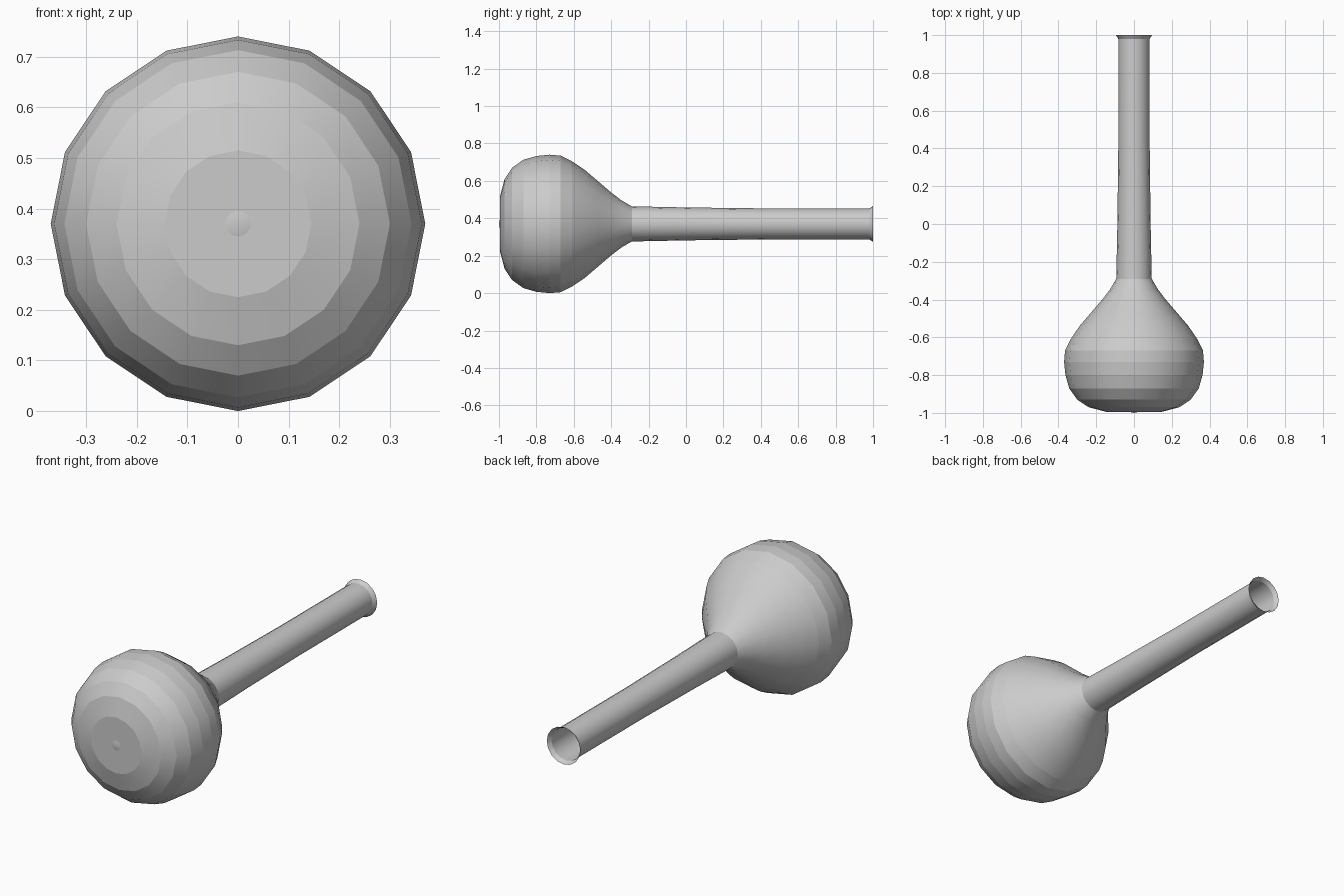
import bpy, bmesh
from math import cos, sin, pi

if "Cube" in bpy.data.objects:
    bpy.data.objects.remove(bpy.data.objects["Cube"])

SIDES = 16
AXIS_Z = 0.37

# flask outline: (position along y, radius), base to mouth
PROFILE = [(-0.995, 0.025), (-0.995, 0.145), (-0.97, 0.24), (-0.93, 0.30),
           (-0.87, 0.343), (-0.80, 0.363), (-0.73, 0.37), (-0.67, 0.365),
           (-0.61, 0.335), (-0.54, 0.288), (-0.47, 0.228), (-0.40, 0.168),
           (-0.345, 0.126), (-0.29, 0.094), (0.0, 0.088), (0.42, 0.083),
           (0.98, 0.083), (1.0, 0.096)]
BANDED = 9  # rings up to here keep crisp band edges

bm = bmesh.new()
rings = []
for y, r in PROFILE:
    rings.append([bm.verts.new((r * cos(2 * pi * i / SIDES), y,
                                AXIS_Z + r * sin(2 * pi * i / SIDES)))
                  for i in range(SIDES)])

# walls of bulb, neck and lip
for a, b in zip(rings, rings[1:]):
    for i in range(SIDES):
        j = (i + 1) % SIDES
        bm.faces.new((a[i], a[j], b[j], b[i]))

# small central point of the base
tip = bm.verts.new((0, -1.0, AXIS_Z))
for i in range(SIDES):
    bm.faces.new((rings[0][i], tip, rings[0][(i + 1) % SIDES]))

bmesh.ops.recalc_face_normals(bm, faces=bm.faces[:])
for f in bm.faces:
    f.smooth = True

# crisp edges between the bulb bands, at the neck and at the lip
for k in list(range(BANDED)) + [13, 16]:
    for i in range(SIDES):
        e = bm.edges.get((rings[k][i], rings[k][(i + 1) % SIDES]))
        e.smooth = False

mesh = bpy.data.meshes.new("flask")
bm.to_mesh(mesh)
bm.free()
flask = bpy.data.objects.new("flask", mesh)
bpy.context.collection.objects.link(flask)
